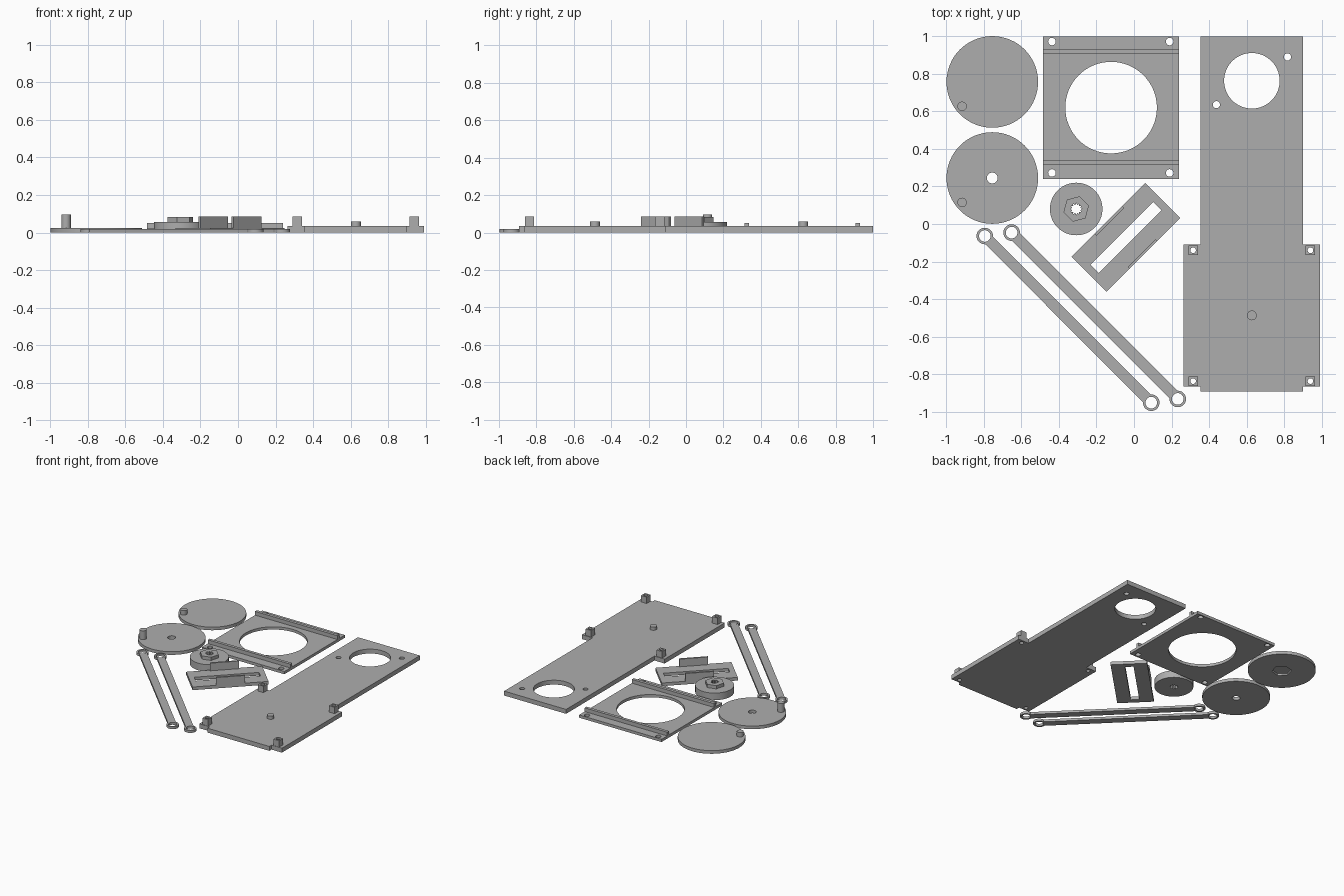
import bpy, bmesh, math
from mathutils import Vector

if "Cube" in bpy.data.objects:
    bpy.data.objects.remove(bpy.data.objects["Cube"])

grey = bpy.data.materials.new("plain_grey")
grey.diffuse_color = (0.42, 0.42, 0.42, 1)
grey.use_nodes = True
grey.node_tree.nodes["Principled BSDF"].inputs["Base Color"].default_value = grey.diffuse_color


def circle(x, y, r, n=64, turn=0):
    return [(x + r * math.cos(turn + math.tau * i / n),
             y + r * math.sin(turn + math.tau * i / n)) for i in range(n)]


def rect(x0, y0, x1, y1):
    return [(x0, y0), (x1, y0), (x1, y1), (x0, y1)]


def square(x, y, half):
    return rect(x - half, y - half, x + half, y + half)


def star(x, y, r_out, r_in, n):
    return [(x + (r_in if i % 2 else r_out) * math.cos(math.pi * i / n),
             y + (r_in if i % 2 else r_out) * math.sin(math.pi * i / n)) for i in range(2 * n)]


def slab(name, z0, z1, outline, *holes):
    """Extrude a flat outline with holes from z0 to z1."""
    cu = bpy.data.curves.new(name, 'CURVE')
    cu.dimensions = '2D'
    cu.fill_mode = 'BOTH'
    cu.extrude = (z1 - z0) / 2
    for loop in (outline, *holes):
        sp = cu.splines.new('POLY')
        sp.points.add(len(loop) - 1)
        for p, (x, y) in zip(sp.points, loop):
            p.co = (x, y, 0, 1)
        sp.use_cyclic_u = True
    tmp = bpy.data.objects.new(name + "_curve", cu)
    bpy.context.collection.objects.link(tmp)
    bpy.context.view_layer.update()
    dg = bpy.context.evaluated_depsgraph_get()
    me = bpy.data.meshes.new_from_object(tmp.evaluated_get(dg))
    bpy.data.objects.remove(tmp)
    bm = bmesh.new()
    bm.from_mesh(me)
    bmesh.ops.remove_doubles(bm, verts=bm.verts, dist=1e-5)
    bmesh.ops.translate(bm, verts=bm.verts, vec=(0, 0, (z0 + z1) / 2))
    bmesh.ops.recalc_face_normals(bm, faces=bm.faces)
    bm.to_mesh(me)
    bm.free()
    me.name = name
    me.materials.clear()
    me.materials.append(grey)
    ob = bpy.data.objects.new(name, me)
    bpy.context.collection.objects.link(ob)
    bpy.ops.object.select_all(action='DESELECT')
    ob.select_set(True)
    bpy.context.view_layer.objects.active = ob
    bpy.ops.object.shade_smooth_by_angle(angle=math.radians(30))
    return ob


# Long base plate with wide end, hollow corner posts and a centre peg
posts = [(x, y) for x in (0.315, 0.94) for y in (-0.14, -0.837)]
base = [(0.355, -0.892), (0.9, -0.892), (0.9, -0.865), (0.992, -0.865), (0.992, -0.11),
        (0.9, -0.11), (0.9, 1.0), (0.355, 1.0), (0.355, -0.11), (0.265, -0.11),
        (0.265, -0.865), (0.355, -0.865)]
slab("base_plate", 0, 0.035, base, circle(0.628, 0.763, 0.148),
     circle(0.818, 0.89, 0.019, 32), circle(0.439, 0.636, 0.019, 32),
     *[circle(x, y, 0.015, 24) for x, y in posts])
for x, y in posts:
    slab("corner_post", 0.035, 0.086, square(x, y, 0.025), circle(x, y, 0.015, 24))
slab("base_peg", 0.035, 0.06, circle(0.628, -0.487, 0.026, 32))

# Square frame with a round opening and two raised rails
slab("square_frame", 0, 0.022, rect(-0.485, 0.24, 0.24, 1.0), circle(-0.122, 0.62, 0.244),
     *[circle(x, y, 0.02, 32) for x in (-0.437, 0.19) for y in (0.272, 0.972)])
for y in (0.314, 0.906):
    slab("frame_rail", 0.022, 0.052, rect(-0.485, y, 0.24, y + 0.024))

# Disc with a hexagonal recess underneath and a short peg
turn = math.radians(15)
slab("recessed_disc", 0, 0.014, circle(-0.755, 0.757, 0.244),
     circle(-0.755, 0.757, 0.072, 6, turn))
slab("recessed_disc_top", 0.014, 0.025, circle(-0.755, 0.757, 0.244))
slab("short_peg", 0.025, 0.06, circle(-0.916, 0.627, 0.025, 32))

# Disc with a centre hole and a tall peg
slab("crank_disc", 0, 0.025, circle(-0.755, 0.245, 0.244), circle(-0.755, 0.245, 0.029, 32))
slab("tall_peg", 0.025, 0.095, circle(-0.916, 0.115, 0.025, 32))

# Hub with a hexagonal boss and a splined bore
hub = (-0.308, 0.08)
bore = star(*hub, 0.032, 0.022, 12)
slab("hub", 0, 0.056, circle(*hub, 0.14), bore)
slab("hub_hex_boss", 0.056, 0.082, circle(*hub, 0.07, 6, turn), bore)

# Slotted slider with an upright tab on each long side, lying diagonally
slider = [slab("slider_plate", 0, 0.025, rect(-0.278, -0.132, 0.278, 0.132),
               rect(-0.237, -0.031, 0.237, 0.031))]
for y in (-0.132, 0.118):
    slider.append(slab("slider_tab", 0.025, 0.086, rect(-0.105, y, 0.105, y + 0.014)))
for ob in slider:
    ob.rotation_euler.z = math.radians(45)
    ob.location = (-0.043, -0.072, 0)


# Connecting rods: straight bars with a ring at each end, one outline each
def rod(name, a, b, ring=0.044, hole=0.031, half=0.029):
    a, b = Vector(a), Vector(b)
    ang = math.atan2(b.y - a.y, b.x - a.x)
    gap = math.asin(half / ring)
    outline = []
    for c, start in ((a, ang), (b, ang + math.pi)):
        for i in range(41):
            t = start + gap + (math.tau - 2 * gap) * i / 40
            outline.append((c.x + ring * math.cos(t), c.y + ring * math.sin(t)))
    slab(name, 0, 0.019, outline, circle(a.x, a.y, hole, 32), circle(b.x, b.y, hole, 32))


rod("outer_rod", (-0.795, -0.064), (0.092, -0.952))
rod("inner_rod", (-0.652, -0.046), (0.233, -0.932))
